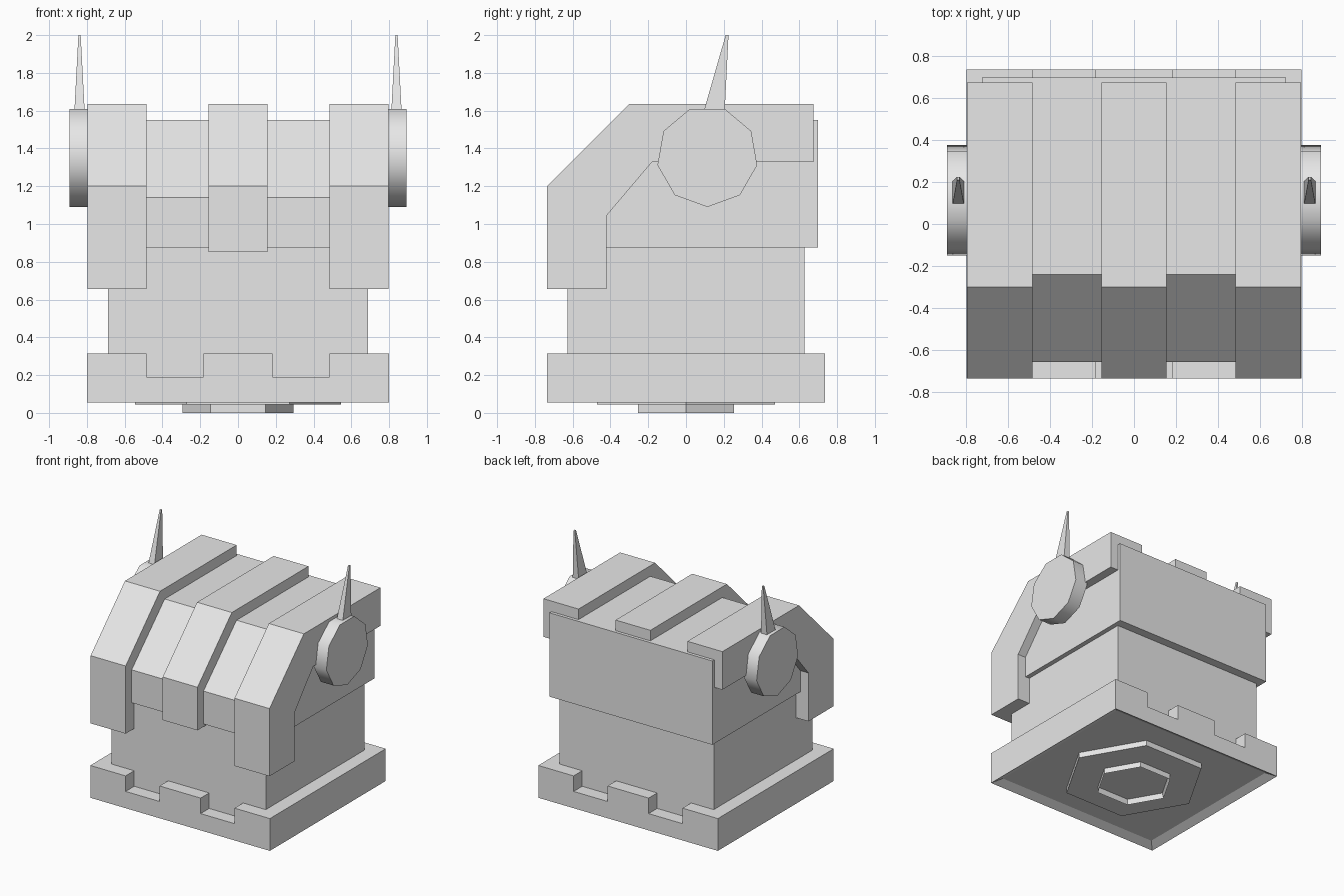
import bpy
import bmesh
import math

cube = bpy.data.objects.get("Cube")
if cube:
    bpy.data.objects.remove(cube, do_unlink=True)

GREY = (0.8, 0.8, 0.8, 1.0)
mat = bpy.data.materials.new("light_grey")
mat.diffuse_color = GREY
mat.use_nodes = True
mat.node_tree.nodes["Principled BSDF"].inputs["Base Color"].default_value = GREY


def finish(name, bm):
    bmesh.ops.recalc_face_normals(bm, faces=bm.faces)
    mesh = bpy.data.meshes.new(name)
    bm.to_mesh(mesh)
    bm.free()
    mesh.materials.append(mat)
    obj = bpy.data.objects.new(name, mesh)
    bpy.context.collection.objects.link(obj)
    return obj


def prism(name, outline, axis, start, end, recess=None):
    """Extrude a 2D outline along an axis; recess = (inset, depth) sinks the underside."""
    def place(p, t):
        return {"x": (t, p[0], p[1]), "y": (p[0], t, p[1]), "z": (p[0], p[1], t)}[axis]
    bm = bmesh.new()
    face = bm.faces.new([bm.verts.new(place(p, start)) for p in outline])
    ext = bmesh.ops.extrude_face_region(bm, geom=[face], use_keep_orig=True)
    a, b = place((0, 0), start), place((0, 0), end)
    bmesh.ops.translate(bm, vec=[q - p for p, q in zip(a, b)],
                        verts=[v for v in ext["geom"] if isinstance(v, bmesh.types.BMVert)])
    bmesh.ops.recalc_face_normals(bm, faces=bm.faces)
    if recess:
        bottom = min(bm.faces, key=lambda f: f.calc_center_median().z)
        bmesh.ops.inset_region(bm, faces=[bottom], thickness=recess[0])
        bmesh.ops.translate(bm, vec=(0, 0, recess[1]), verts=bottom.verts)
    return finish(name, bm)


def ngon(sides, radius, cx=0.0, cy=0.0, turn=0.0):
    return [(cx + radius * math.cos(turn + math.tau * i / sides),
             cy + radius * math.sin(turn + math.tau * i / sides)) for i in range(sides)]


def rect(x, y):
    return [(-x, -y), (x, -y), (x, y), (-x, y)]


# Base slab with notched front and back edges and a sunken underside
base_outline = [(-0.8, 0.055), (0.8, 0.055), (0.8, 0.315), (0.485, 0.315), (0.485, 0.19),
                (0.183, 0.19), (0.183, 0.315), (-0.183, 0.315), (-0.183, 0.19),
                (-0.485, 0.19), (-0.485, 0.315), (-0.8, 0.315)]
prism("base", base_outline, "y", -0.737, 0.737, recess=(0.09, 0.035))

# Hexagonal foot plates
prism("outer_hex_plate", ngon(6, 0.545), "z", 0.045, 0.1)
prism("inner_hex_ring", ngon(6, 0.293), "z", 0.0, 0.05, recess=(0.012, 0.042))

# Main body
prism("body", rect(0.687, 0.628), "z", 0.1, 0.9)

# Upper block with a sloped brow
prism("upper_block", [(-0.66, 0.875), (-0.66, 1.14), (-0.24, 1.55), (0.7, 1.55), (0.7, 0.875)],
      "x", -0.725, 0.725)


# Raised bands bent over the upper block
def band(name, x0, x1, low):
    prism(name, [(-0.737, low), (-0.737, 1.2), (-0.3, 1.635), (0.675, 1.635), (0.675, 1.328),
                 (-0.18, 1.328), (-0.42, 1.045), (-0.42, low)], "x", x0, x1)


band("centre_band", -0.155, 0.155, 0.853)

for side, s in (("left", 1), ("right", -1)):
    band(side + "_band", s * 0.485, s * 0.797, 0.655)

    # Nine-sided side disc with a smooth rim
    disc = prism(side + "_disc", ngon(9, 0.268, 0.113, 1.358, -math.pi / 2),
                 "x", s * 0.78, s * 0.893)
    bpy.ops.object.select_all(action="DESELECT")
    disc.select_set(True)
    bpy.context.view_layer.objects.active = disc
    bpy.ops.object.shade_smooth_by_angle(angle=math.radians(50))

    # Tapered antenna leaning backwards
    bm = bmesh.new()
    rings = []
    for z, y0, y1, half in ((1.6, 0.095, 0.205, 0.027), (2.0, 0.21, 0.225, 0.006)):
        rings.append([bm.verts.new((s * 0.839 + dx * half, y, z))
                      for dx, y in ((-1, y0), (1, y0), (1, y1), (-1, y1))])
    for ring in rings:
        bm.faces.new(ring)
    for i in range(4):
        j = (i + 1) % 4
        bm.faces.new((rings[0][i], rings[0][j], rings[1][j], rings[1][i]))
    finish(side + "_antenna", bm)
